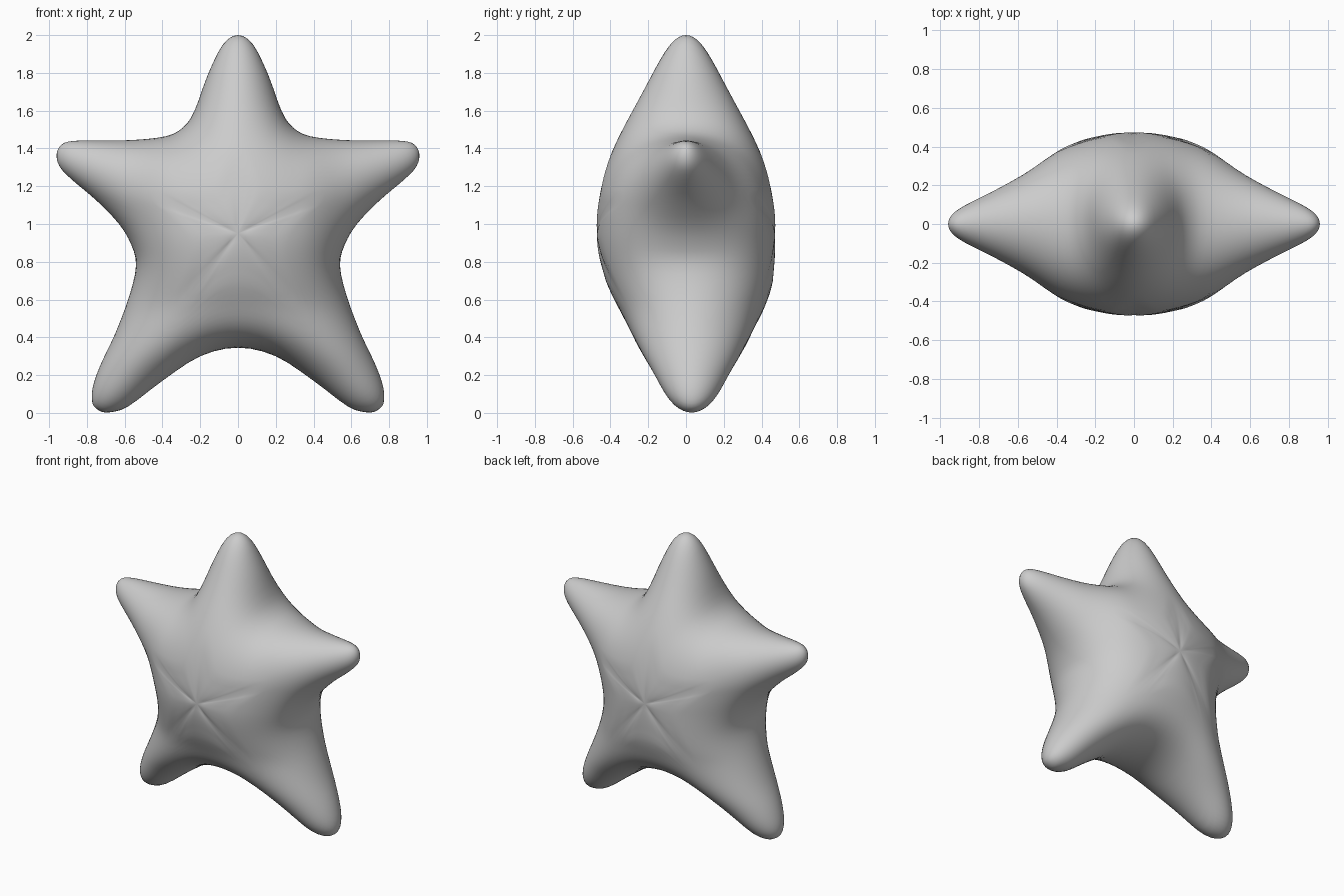
import bpy, bmesh, math
from mathutils import Vector

if "Cube" in bpy.data.objects:
    bpy.data.objects.remove(bpy.data.objects["Cube"])

CENTRE = Vector((0, 0, 0.95))
HALF_DEPTH = 0.48
RINGS, SUB = 22, 3

# right half of the star outline (x, z), top tip to bottom valley
half = [(0, 2.0), (.08, 1.95), (.16, 1.79), (.23, 1.6), (.29, 1.512), (.38, 1.465),
        (.55, 1.445), (.72, 1.442), (.87, 1.44), (.935, 1.42), (.96, 1.37),
        (.945, 1.305), (.88, 1.235), (.75, 1.125), (.63, 1.0), (.565, .89), (.54, .78),
        (.575, .62), (.65, .42), (.73, .25), (.77, .13), (.77, .05), (.735, .012),
        (.68, .003), (.58, .035), (.4, .17), (.2, .3), (0, .345)]
ctrl = [Vector((x, 0, z)) for x, z in half]
ctrl += [Vector((-x, 0, z)) for x, z in half[-2:0:-1]]


def spline(pts, sub):
    """Closed Catmull-Rom curve through the points."""
    out, n = [], len(pts)
    for i in range(n):
        a, b, c, d = (pts[(i + k) % n] for k in (-1, 0, 1, 2))
        for s in range(sub):
            t = s / sub
            out.append(0.5 * (2 * b + (c - a) * t + (2 * a - 5 * b + 4 * c - d) * t * t
                              + (3 * b - a - 3 * c + d) * t ** 3))
    return out


def ramp(a, b, v):
    """Smooth step from 0 at a to 1 at b."""
    t = min(max((v - a) / (b - a), 0), 1)
    return t * t * (3 - 2 * t)


outline = spline(ctrl, SUB)
n = len(outline)

# flat star made of concentric rings, closer together near the rim
pos = [CENTRE.copy()]
for j in range(1, RINGS + 1):
    t = math.sin(math.pi / 2 * j / RINGS)
    pos += [CENTRE.lerp(p, t) for p in outline]
tris = []
for i in range(n):
    k = (i + 1) % n
    tris.append((0, 1 + i, 1 + k))
    for j in range(RINGS - 1):
        a, b = 1 + j * n, 1 + (j + 1) * n
        tris += [(a + i, b + i, b + k), (a + i, b + k, a + k)]

# inflate: pressure membrane over the outline, giving round arms and a full belly
weights = [{} for _ in pos]
load = [0.0] * len(pos)
for tri in tris:
    for m in range(3):
        o, p, q = tri[m], tri[(m + 1) % 3], tri[(m + 2) % 3]
        u, v = pos[p] - pos[o], pos[q] - pos[o]
        area2 = u.cross(v).length
        w = 0.5 * u.dot(v) / max(area2, 1e-9)
        weights[p][q] = weights[p].get(q, 0) + w
        weights[q][p] = weights[q].get(p, 0) + w
        load[o] += area2 / 3
inner = 1 + (RINGS - 1) * n
rows = [(i, list(weights[i].items()), sum(weights[i].values())) for i in range(inner)]
height = [0.0] * len(pos)
for _ in range(600):
    for i, nb, total in rows:
        s = load[i]
        for k, w in nb:
            s += w * height[k]
        height[i] += 1.9 * (s / total - height[i])
top = max(height)


def depth(p, h):
    """Half thickness: lower arms a little fuller, side arms a little slimmer."""
    y = HALF_DEPTH * math.sqrt(max(h, 0) / top)
    y *= 1 + 0.2 * ramp(0.6, 0.25, p.z)
    return y * (1 - 0.08 * ramp(0.35, 0.6, abs(p.x)) * ramp(0.8, 1.1, p.z))


# closed star: front and back sheets share the rim
bm = bmesh.new()
front = [bm.verts.new((p.x, -depth(p, h), p.z)) for p, h in zip(pos, height)]
back = [bm.verts.new((v.co.x, -v.co.y, v.co.z)) for v in front[:inner]] + front[inner:]
for sheet in (front, back):
    for i in range(n):
        k = (i + 1) % n
        bm.faces.new((sheet[0], sheet[1 + i], sheet[1 + k]))
        for j in range(RINGS - 1):
            a, b = 1 + j * n, 1 + (j + 1) * n
            bm.faces.new((sheet[a + i], sheet[b + i], sheet[b + k], sheet[a + k]))
    # soften the middle of the belly
    for _ in range(12):
        bmesh.ops.smooth_vert(bm, verts=sheet[:1 + 5 * n], factor=0.5, use_axis_y=True)
# lower arms lean slightly to the back
for v in bm.verts:
    v.co.y += 0.03 * ramp(0.95, 0.5, v.co.z)
bmesh.ops.recalc_face_normals(bm, faces=bm.faces[:])
for f in bm.faces:
    f.smooth = True
mesh = bpy.data.meshes.new("puffy_star")
bm.to_mesh(mesh)
bm.free()
star = bpy.data.objects.new("puffy_star", mesh)
bpy.context.collection.objects.link(star)
